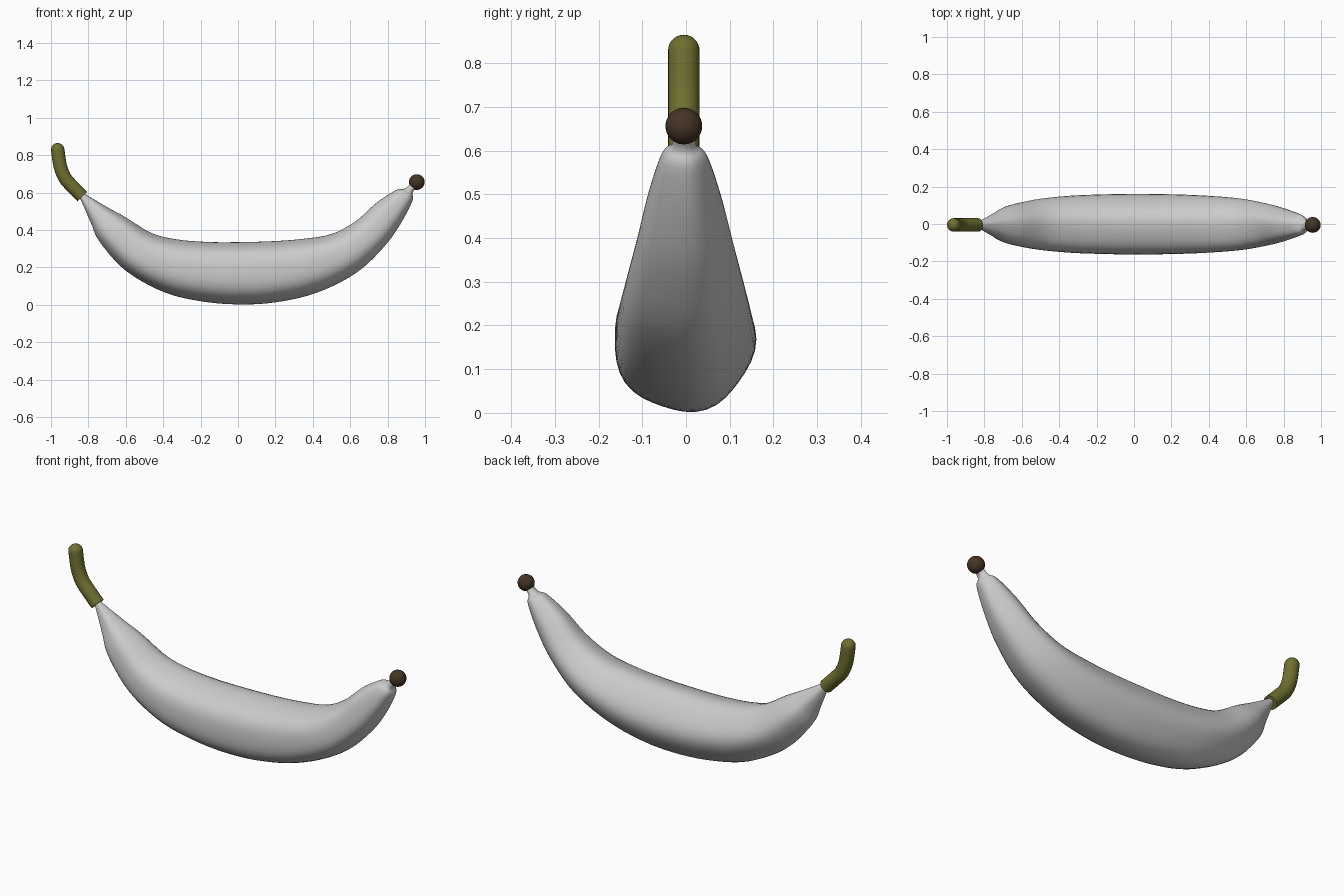
import bpy, bmesh, math
from mathutils import Vector

if "Cube" in bpy.data.objects:
    bpy.data.objects.remove(bpy.data.objects["Cube"])

Y = -0.005  # centre plane of the fruit


def material(name, color):
    m = bpy.data.materials.new(name)
    m.diffuse_color = (*color, 1)
    m.use_nodes = True
    m.node_tree.nodes["Principled BSDF"].inputs["Base Color"].default_value = m.diffuse_color
    return m


def smooth(rows, steps):
    """Catmull-Rom interpolation through rows of numbers."""
    out = []
    for i in range(len(rows) - 1):
        p0, p1 = rows[max(i - 1, 0)], rows[i]
        p2, p3 = rows[i + 1], rows[min(i + 2, len(rows) - 1)]
        for s in range(steps):
            t = s / steps
            out.append([0.5 * (2 * b + (c - a) * t + (2 * a - 5 * b + 4 * c - d) * t * t
                               + (3 * b - a - 3 * c + d) * t ** 3)
                        for a, b, c, d in zip(p0, p1, p2, p3)])
    return out + [list(rows[-1])]


def loft(name, rows, sides, ridge=0.0, mat=None):
    """Skin rings given as (low x, low z, high x, high z, half width)."""
    bm = bmesh.new()
    rings = []
    for lx, lz, hx, hz, w in rows:
        c = Vector(((lx + hx) / 2, Y, (lz + hz) / 2))
        down = Vector(((lx - hx) / 2, 0, (lz - hz) / 2))
        side = Vector((0, w, 0))
        ring = []
        for k in range(sides):
            a = 2 * math.pi * k / sides
            r = 1 + ridge * math.sin(5 * a)
            ring.append(bm.verts.new(c + r * (down * math.cos(a) + side * math.sin(a))))
        rings.append(ring)
    for a, b in zip(rings, rings[1:]):
        for k in range(sides):
            j = (k + 1) % sides
            bm.faces.new((a[k], a[j], b[j], b[k]))
    bm.faces.new(rings[0][::-1])
    bm.faces.new(rings[-1])
    bmesh.ops.recalc_face_normals(bm, faces=bm.faces)
    me = bpy.data.meshes.new(name)
    bm.to_mesh(me)
    bm.free()
    ob = bpy.data.objects.new(name, me)
    bpy.context.collection.objects.link(ob)
    finish(ob, mat)


def finish(ob, mat):
    if mat:
        ob.data.materials.append(mat)
    bpy.ops.object.select_all(action='DESELECT')
    ob.select_set(True)
    bpy.context.view_layer.objects.active = ob
    bpy.ops.object.shade_smooth_by_angle(angle=math.radians(40))


# Curved, faintly five-ridged fruit body
body = [
    (-0.855, 0.580, -0.830, 0.605, 0.018),
    (-0.838, 0.555, -0.805, 0.585, 0.022),
    (-0.785, 0.435, -0.705, 0.525, 0.062),
    (-0.738, 0.335, -0.600, 0.467, 0.100),
    (-0.600, 0.183, -0.460, 0.382, 0.132),
    (-0.400, 0.070, -0.320, 0.348, 0.151),
    (-0.200, 0.020, -0.160, 0.335, 0.159),
    (0.000, 0.003, 0.000, 0.334, 0.162),
    (0.200, 0.014, 0.180, 0.339, 0.160),
    (0.420, 0.065, 0.340, 0.351, 0.153),
    (0.630, 0.170, 0.500, 0.378, 0.138),
    (0.780, 0.310, 0.630, 0.447, 0.112),
    (0.870, 0.435, 0.740, 0.545, 0.084),
    (0.932, 0.555, 0.845, 0.613, 0.053),
    (0.934, 0.600, 0.893, 0.622, 0.028),
    (0.965, 0.640, 0.935, 0.660, 0.022),
]
loft("fruit_body", smooth(body, 5), 40, 0.025)

# Bent stem with a rounded tip
R = 0.036
path = smooth([(-0.833, 0.578), (-0.885, 0.632), (-0.924, 0.677),
               (-0.950, 0.740), (-0.964, 0.829)], 5)
pts = [Vector(p) for p in path]
stem = []
for i, p in enumerate(pts):
    d = (pts[min(i + 1, len(pts) - 1)] - pts[max(i - 1, 0)]).normalized()
    n = Vector((d.y, -d.x))
    stem.append((*(p - n * R), *(p + n * R), R))
for i in range(1, 8):
    a = math.radians(i * 12.5)
    q, r = pts[-1] + d * R * math.sin(a), R * math.cos(a)
    stem.append((*(q - n * r), *(q + n * r), r))
loft("stem", stem, 24, 0, material("stem_olive", (0.16, 0.16, 0.03)))

# Dark blossom tip
bpy.ops.mesh.primitive_uv_sphere_add(segments=32, ring_count=16, radius=0.042,
                                     location=(0.956, Y, 0.656))
tip = bpy.context.object
tip.name = "blossom_tip"
finish(tip, material("tip_brown", (0.06, 0.035, 0.018)))
